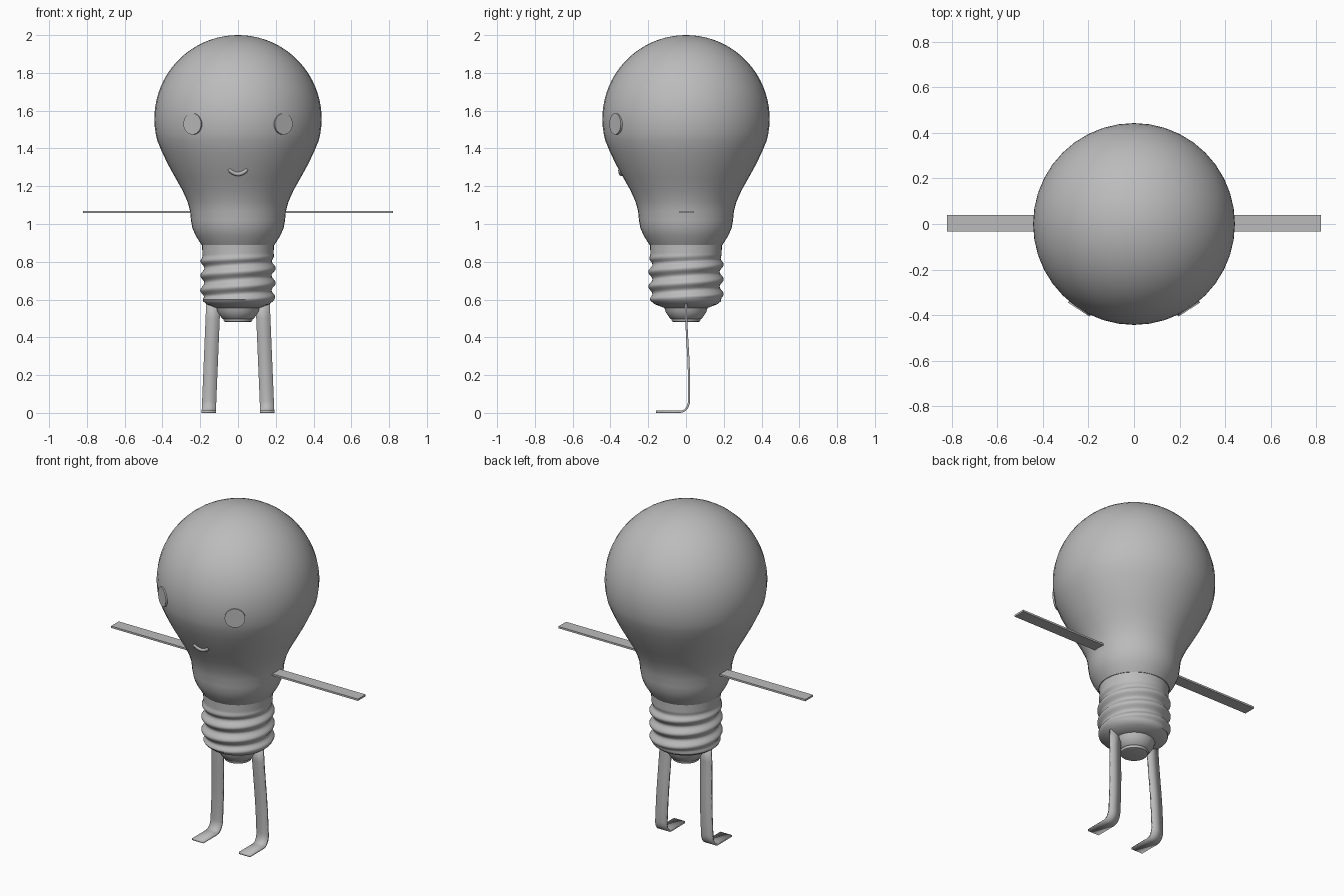
import bpy
import bmesh
from math import sin, cos, pi, tau, radians
from mathutils import Vector, Matrix

if "Cube" in bpy.data.objects:
    bpy.data.objects.remove(bpy.data.objects["Cube"])

SIDES = 40
grey = bpy.data.materials.new("plain grey")
grey.use_nodes = True
grey.diffuse_color = (0.5, 0.5, 0.5, 1)
grey.node_tree.nodes["Principled BSDF"].inputs["Base Color"].default_value = (0.5, 0.5, 0.5, 1)


def finish(name, bm, angle=40):
    bmesh.ops.recalc_face_normals(bm, faces=bm.faces)
    mesh = bpy.data.meshes.new(name)
    bm.to_mesh(mesh)
    bm.free()
    mesh.materials.append(grey)
    obj = bpy.data.objects.new(name, mesh)
    bpy.context.collection.objects.link(obj)
    bpy.ops.object.select_all(action='DESELECT')
    obj.select_set(True)
    bpy.context.view_layer.objects.active = obj
    bpy.ops.object.shade_smooth_by_angle(angle=radians(angle))
    return obj


def lathe(name, profile, ripple=lambda z, a: 0, angle=40):
    """Turn (radius, height) points round the z axis, with an optional ripple."""
    bm = bmesh.new()
    rings = []
    for r, z in profile:
        ring = []
        for i in range(SIDES):
            a = tau * i / SIDES
            d = r + ripple(z, a)
            ring.append(bm.verts.new((d * cos(a), d * sin(a), z)))
        rings.append(ring)
    for low, high in zip(rings, rings[1:]):
        for i in range(SIDES):
            j = (i + 1) % SIDES
            bm.faces.new((low[i], low[j], high[j], high[i]))
    bm.faces.new(rings[0])
    bm.faces.new(rings[-1])
    return finish(name, bm, angle)


# Glass: round dome flowing into a narrow neck
R, CENTRE = 0.443, 1.557
neck = [(0.193, 0.89), (0.203, 0.905), (0.225, 0.94), (0.242, 0.98), (0.249, 1.02),
        (0.254, 1.07), (0.268, 1.12), (0.295, 1.18), (0.329, 1.24), (0.368, 1.31),
        (0.402, 1.38)]
dome = [(R * cos(t), CENTRE + R * sin(t))
        for t in (radians(-15 + 104.5 * i / 22) for i in range(23))]
lathe("glass_bulb", neck + dome)


# Screw socket: helical thread fading out at both ends
def thread(z, a):
    fade = min(1, max(0, (z - 0.59) / 0.03)) * min(1, max(0, (0.84 - z) / 0.04))
    return 0.011 * fade * cos(tau * ((z - 0.61) / 0.078) - a)


socket = [(0.115, 0.556), (0.165, 0.575), (0.184, 0.59)]
socket += [(0.189, 0.60 + 0.25 * i / 40) for i in range(41)] + [(0.19, 0.892)]
lathe("screw_socket", socket, thread)

# Contact under the socket
lathe("contact_tip", [(0.06, 0.48), (0.074, 0.484), (0.078, 0.497), (0.085, 0.50),
                      (0.108, 0.535), (0.115, 0.56)])


def ribbon(name, path, width, thickness):
    """Flat strip following a path, its width lying along x."""
    bm = bmesh.new()
    rows = [[bm.verts.new((x + s * width / 2, y, z)) for s in (-1, 1)] for x, y, z in path]
    for a, b in zip(rows, rows[1:]):
        bm.faces.new((a[0], a[1], b[1], b[0]))
    obj = finish(name, bm)
    mod = obj.modifiers.new("thickness", 'SOLIDIFY')
    mod.thickness = thickness
    mod.offset = 0
    return obj


for side, s in (("left", 1), ("right", -1)):
    # Arm: straight flat strip
    bm = bmesh.new()
    bmesh.ops.create_cube(bm, size=1, matrix=Matrix.Translation((s * 0.515, 0.003, 1.064))
                          @ Matrix.Diagonal((0.61, 0.073, 0.011, 1)))
    finish(side + "_arm", bm)

    # Leg: bent strip ending in a forward foot
    shin = [(0.0, 0.60), (0.001, 0.50), (0.006, 0.40), (0.012, 0.30), (0.016, 0.20),
            (0.016, 0.12)]
    ankle = [(-0.029 + 0.045 * cos(t), 0.066 - 0.06 * sin(t))
             for t in (pi / 2 * i / 6 for i in range(7))]
    path = [(s * (0.157 - 0.025 * z / 0.6 - 0.002), y, z)
            for y, z in shin + ankle + [(-0.16, 0.006)]]
    ribbon(side + "_leg", path, 0.075, 0.011)

    # Eye: thin disc lying on the glass
    out = Vector((s * 0.24, -0.372, 0)).normalized()
    spin = out.to_track_quat('Z', 'Y').to_matrix().to_4x4()
    bm = bmesh.new()
    bmesh.ops.create_cone(bm, cap_ends=True, segments=32, radius1=0.056, radius2=0.056,
                          depth=0.016,
                          matrix=Matrix.Translation(out * 0.439 + Vector((0, 0, 1.53))) @ spin)
    finish(side + "_eye", bm)

# Mouth: small round-ended smile tube resting on the glass
bm = bmesh.new()
rows = []
STEPS = 16
for i in range(STEPS + 1):
    u = -1 + 2 * i / STEPS
    z = 1.265 + 0.025 * u * u
    middle = Vector((0.05 * u, -0.343 - 0.55 * (z - 1.265) + 0.004 * u * u, z))
    along = Vector((0.05, 0, 0.05 * u)).normalized()
    up = Vector((-along.z, 0, along.x))
    r = 0.011 * max(0.35, (1 - u ** 8) ** 0.5)
    rows.append([bm.verts.new(middle + r * (up * cos(tau * k / 10)
                                            + Vector((0, -1, 0)) * sin(tau * k / 10)))
                 for k in range(10)])
for a, b in zip(rows, rows[1:]):
    for k in range(10):
        n = (k + 1) % 10
        bm.faces.new((a[k], a[n], b[n], b[k]))
bm.faces.new(rows[0])
bm.faces.new(rows[-1])
finish("smiling_mouth", bm, 60)
